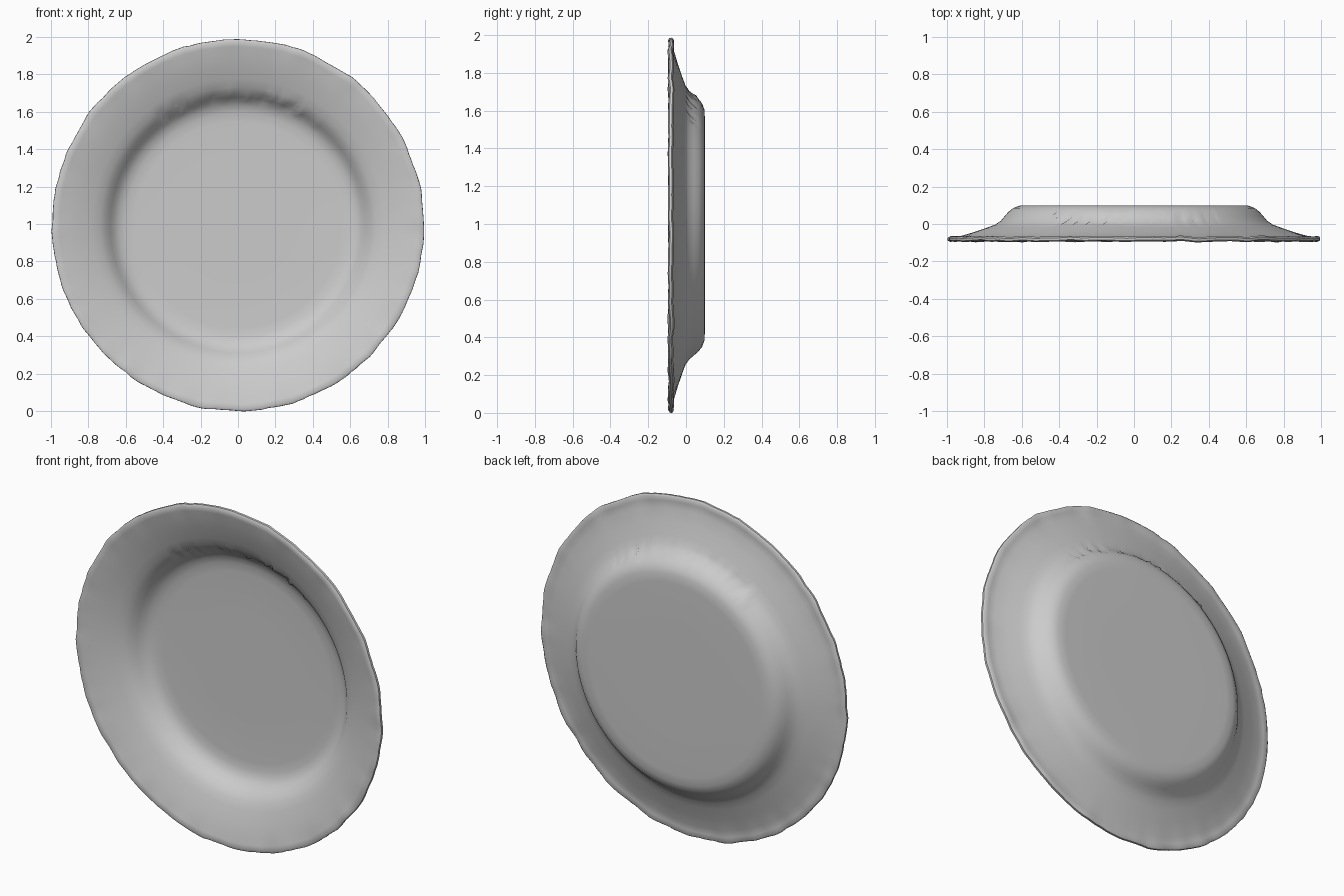
import bpy
import bmesh
import math
import random
from mathutils import Vector, noise

random.seed(4)
if "Cube" in bpy.data.objects:
    bpy.data.objects.remove(bpy.data.objects["Cube"], do_unlink=True)

# Glaze colour
glaze = bpy.data.materials.new("grey_glaze")
glaze.use_nodes = True
grey = (0.6, 0.6, 0.6, 1)
glaze.diffuse_color = grey
glaze.node_tree.nodes["Principled BSDF"].inputs["Base Color"].default_value = grey

# Cross-section as (radius, depth): back of the foot, round the lip, front of the well
back = [(0.3, 0.1), (0.56, 0.1), (0.61, 0.098), (0.645, 0.085), (0.67, 0.065),
        (0.69, 0.042), (0.71, 0.018), (0.74, -0.003), (0.78, -0.018), (0.85, -0.042),
        (0.92, -0.063), (0.96, -0.069)]
lip = [(0.985, -0.066), (0.995, -0.074), (0.994, -0.087), (0.98, -0.094)]
front = [(0.955, -0.088), (0.91, -0.078), (0.85, -0.06), (0.78, -0.035), (0.735, -0.016),
         (0.705, 0.006), (0.682, 0.032), (0.662, 0.055), (0.635, 0.073), (0.6, 0.084),
         (0.55, 0.087), (0.3, 0.087)]
profile = back + lip + front
SEGMENTS = 192


def plate_point(radius, depth, angle):
    """Place a profile point, with an uneven hand-made edge and a pitted upper wall."""
    direction = Vector((math.cos(angle), 0, math.sin(angle)))
    edge = max(0, (radius - 0.9) / 0.1)
    wave = noise.noise(direction * 7) + 0.6 * noise.noise(direction * 19)
    radius += edge * (0.008 * wave - 0.003)
    depth += edge * 0.009 * noise.noise(direction * 9 + Vector((5, 0, 0)))
    # Pits in the glaze along the top of the wall
    if 0.67 < radius < 0.725 and abs(angle - math.pi / 2) < 0.66:
        if random.random() < 0.35:
            depth += random.uniform(-0.016, 0.016)
    return Vector((radius * direction.x, depth, 1 + radius * direction.z))


# Plate body: the profile turned about the depth axis
bm = bmesh.new()
rings = [[bm.verts.new(plate_point(r, d, 2 * math.pi * i / SEGMENTS))
          for i in range(SEGMENTS)] for r, d in profile]
for inner, outer in zip(rings, rings[1:]):
    for i in range(SEGMENTS):
        j = (i + 1) % SEGMENTS
        bm.faces.new((inner[i], inner[j], outer[j], outer[i]))
bm.faces.new(rings[0])
bm.faces.new(rings[-1])
bmesh.ops.recalc_face_normals(bm, faces=bm.faces)

# Stand the lip on the ground
lowest = min(v.co.z for v in bm.verts)
bmesh.ops.translate(bm, verts=bm.verts, vec=(0, 0, -lowest))

mesh = bpy.data.meshes.new("plate")
bm.to_mesh(mesh)
bm.free()
mesh.materials.append(glaze)
plate = bpy.data.objects.new("plate", mesh)
bpy.context.collection.objects.link(plate)
bpy.context.view_layer.objects.active = plate
plate.select_set(True)
bpy.ops.object.shade_smooth_by_angle(angle=math.radians(50))
